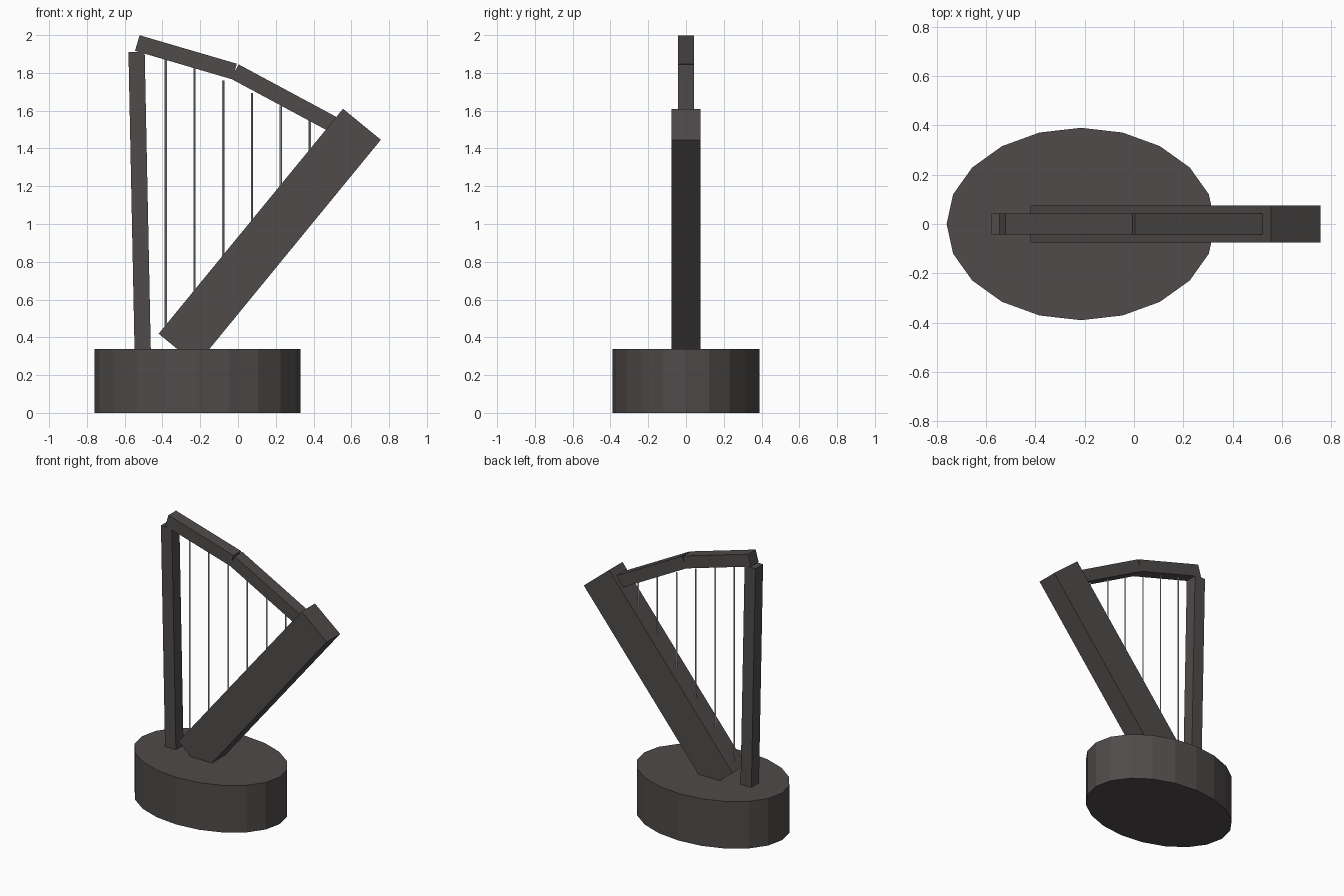
import bpy, bmesh, math
from mathutils import Vector, Matrix

if "Cube" in bpy.data.objects:
    bpy.data.objects.remove(bpy.data.objects["Cube"])


def material(name, color):
    m = bpy.data.materials.new(name)
    m.diffuse_color = (*color, 1)
    m.use_nodes = True
    m.node_tree.nodes["Principled BSDF"].inputs["Base Color"].default_value = m.diffuse_color
    return m


DARK = material("dark stone", (0.080, 0.070, 0.070))
STRING = material("string silver", (0.50, 0.50, 0.51))


def finish(name, bm, mat):
    me = bpy.data.meshes.new(name)
    bmesh.ops.recalc_face_normals(bm, faces=bm.faces)
    bm.to_mesh(me)
    bm.free()
    me.materials.append(mat)
    ob = bpy.data.objects.new(name, me)
    bpy.context.collection.objects.link(ob)
    return ob


def beam(name, a, b, width, depth):
    """Box whose centre line runs from a to b in the xz plane."""
    a, b = Vector((a[0], 0, a[1])), Vector((b[0], 0, b[1]))
    d = b - a
    tilt = Matrix.Rotation(math.atan2(d.x, d.z), 4, 'Y')
    bm = bmesh.new()
    bmesh.ops.create_cube(bm, size=1, matrix=Matrix.Translation((a + b) / 2) @ tilt
                          @ Matrix.Diagonal((width, depth, d.length, 1)))
    return finish(name, bm, DARK)


def cylinder(name, sides, rx, ry, x, z0, z1, mat):
    bm = bmesh.new()
    bmesh.ops.create_cone(bm, cap_ends=True, segments=sides, radius1=1, radius2=1, depth=1,
                          matrix=Matrix.Translation((x, 0, (z0 + z1) / 2))
                          @ Matrix.Diagonal((rx, ry, z1 - z0, 1))
                          @ Matrix.Rotation(math.pi / 2, 4, 'Z'))
    return finish(name, bm, mat)


# Oval pedestal
cylinder("pedestal", 20, 0.545, 0.39, -0.215, 0, 0.337, DARK)

# Frame: leaning sound box, pillar and two-piece neck
beam("sound_box", (-0.32, 0.337), (0.656, 1.528), 0.259, 0.151)
beam("pillar", (-0.504, 0.30), (-0.537, 1.911), 0.086, 0.086)
beam("neck_front", (-0.533, 1.958), (-0.018, 1.807), 0.086, 0.086)
beam("neck_back", (-0.017, 1.807), (0.53, 1.513), 0.086, 0.086)

# Strings, running from the neck into the sound box
tops = [1.89, 1.83, 1.76, 1.693, 1.628, 1.56]
for i, top in enumerate(tops):
    x = -0.383 + 0.1525 * i
    bottom = 0.42 + 1.22 * (x + 0.42) - 0.02
    cylinder(f"string_{i + 1}", 4, 0.006, 0.006, x, bottom, top, STRING)
